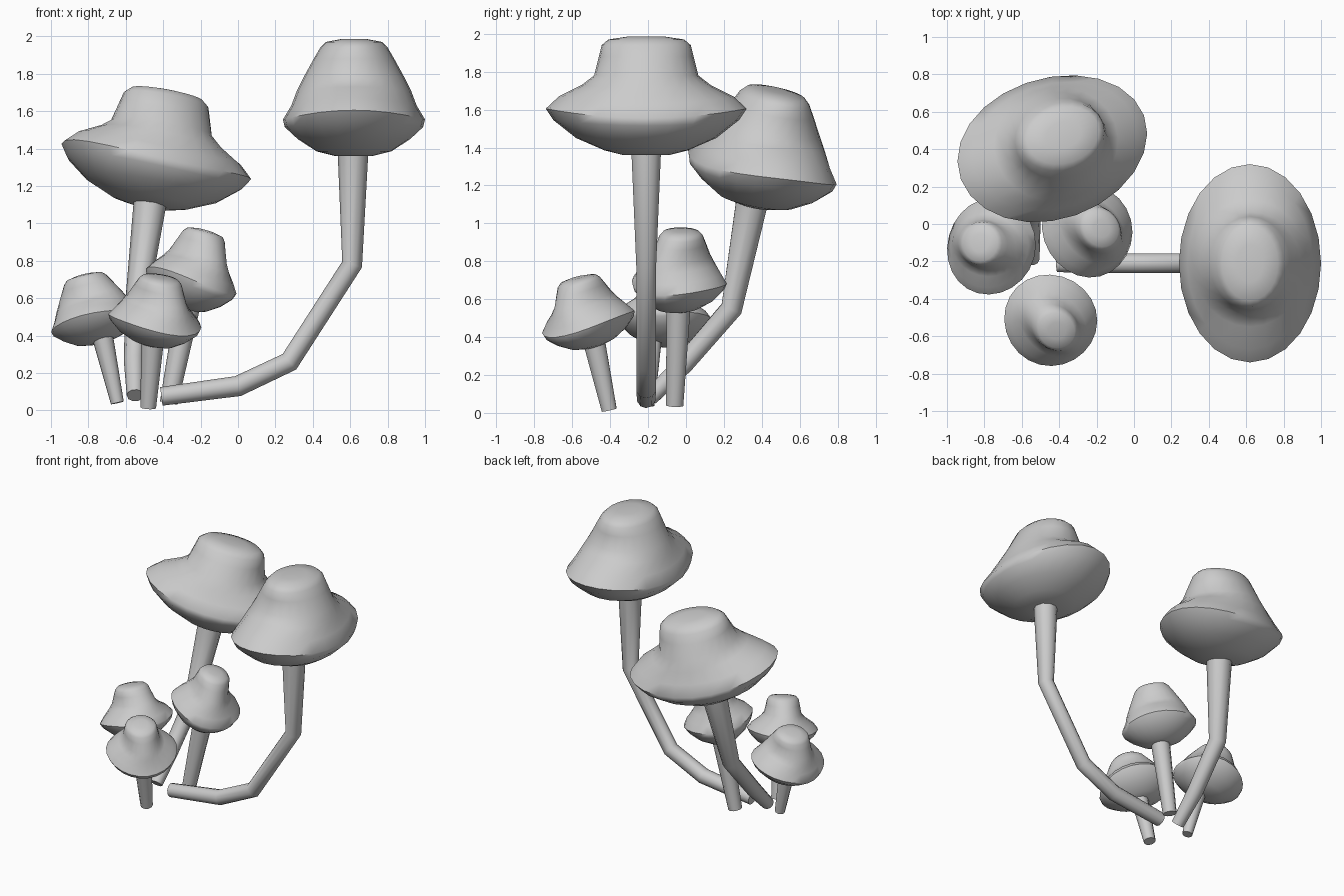
import bpy, bmesh, math
from mathutils import Vector, Quaternion

if "Cube" in bpy.data.objects:
    bpy.data.objects.remove(bpy.data.objects["Cube"])


def loft(name, rings):
    """Skin a list of equal-length point rings and close both ends."""
    bm = bmesh.new()
    vs = [[bm.verts.new(p) for p in ring] for ring in rings]
    n = len(vs[0])
    for a, b in zip(vs, vs[1:]):
        for i in range(n):
            j = (i + 1) % n
            bm.faces.new((a[i], a[j], b[j], b[i]))
    bm.faces.new(vs[0][::-1])
    bm.faces.new(vs[-1])
    bmesh.ops.recalc_face_normals(bm, faces=bm.faces)
    mesh = bpy.data.meshes.new(name)
    bm.to_mesh(mesh)
    bm.free()
    obj = bpy.data.objects.new(name, mesh)
    bpy.context.collection.objects.link(obj)
    bpy.context.view_layer.objects.active = obj
    obj.select_set(True)
    bpy.ops.object.shade_smooth_by_angle(angle=math.radians(50))
    obj.select_set(False)
    return obj


# Cap cross-sections: height, half width across, half width along, rim lift
CAP = [(-.22, .10, .12, 0), (-.195, .20, .22, 0), (-.13, .30, .37, 0),
       (-.05, .37, .49, .015), (0, .38, .53, .025), (.07, .335, .46, .02),
       (.14, .305, .34, .01), (.20, .27, .275, 0), (.30, .215, .25, 0),
       (.36, .18, .235, 0), (.39, .15, .20, 0), (.405, .07, .10, 0)]


def cap(name, centre, lean, yaw, scale, sides=24):
    rot = (Vector((0, 0, 1)).rotation_difference(Vector((*lean, 1)))
           @ Quaternion((0, 0, 1), math.radians(yaw)))
    rings = []
    for z, rx, ry, lift in CAP:
        ring = []
        for i in range(sides):
            t = 2 * math.pi * i / sides
            h = z + lift * -math.cos(2 * t)
            p = Vector((rx * math.cos(t) * scale[0], ry * math.sin(t) * scale[1], h * scale[2]))
            ring.append(Vector(centre) + rot @ p)
        rings.append(ring)
    return loft(name, rings)


def stem(name, path, sides=10):
    """Tube through (x, y, z, radius) points."""
    pts = [Vector(p[:3]) for p in path]
    rings = []
    for i, p in enumerate(pts):
        d = Vector((0, 0, 0))
        if i:
            d += (p - pts[i - 1]).normalized()
        if i < len(pts) - 1:
            d += (pts[i + 1] - p).normalized()
        d.normalize()
        side = d.cross(Vector((0, 1, 0))).normalized()
        up = d.cross(side)
        rings.append([p + path[i][3] * (side * math.cos(a) + up * math.sin(a))
                      for a in (2 * math.pi * k / sides for k in range(sides))])
    return loft(name, rings)


# Two large mushrooms
cap("tall_cap", (.62, -.21, 1.58), (0, 0), 0, (1, 1, 1))
stem("tall_stem", [(-.41, -.21, .075, .05), (0, -.21, .13, .055), (.275, -.21, .26, .055),
                   (.61, -.21, .78, .055), (.615, -.21, 1.40, .083)])
cap("back_cap", (-.44, .405, 1.31), (.16, .18), -70, (1, 1, 1))
stem("back_stem", [(-.55, -.19, .08, .045), (-.555, -.01, .26, .055),
                   (-.545, .24, .55, .06), (-.465, .355, 1.15, .09)])

# Three small mushrooms
cap("left_cap", (-.765, -.12, .49), (-.25, .08), -15, (.64, .49, .60))
stem("left_stem", [(-.645, -.20, .04, .035), (-.73, -.18, .42, .058)])
cap("front_cap", (-.445, -.515, .48), (.14, -.24), -45, (.68, .46, .60))
stem("front_stem", [(-.48, -.405, .015, .042), (-.455, -.49, .40, .062)])
cap("middle_cap", (-.25, -.035, .69), (.28, .04), -45, (.68, .46, .70))
stem("middle_stem", [(-.37, -.06, .04, .048), (-.27, -.04, .55, .066)])
